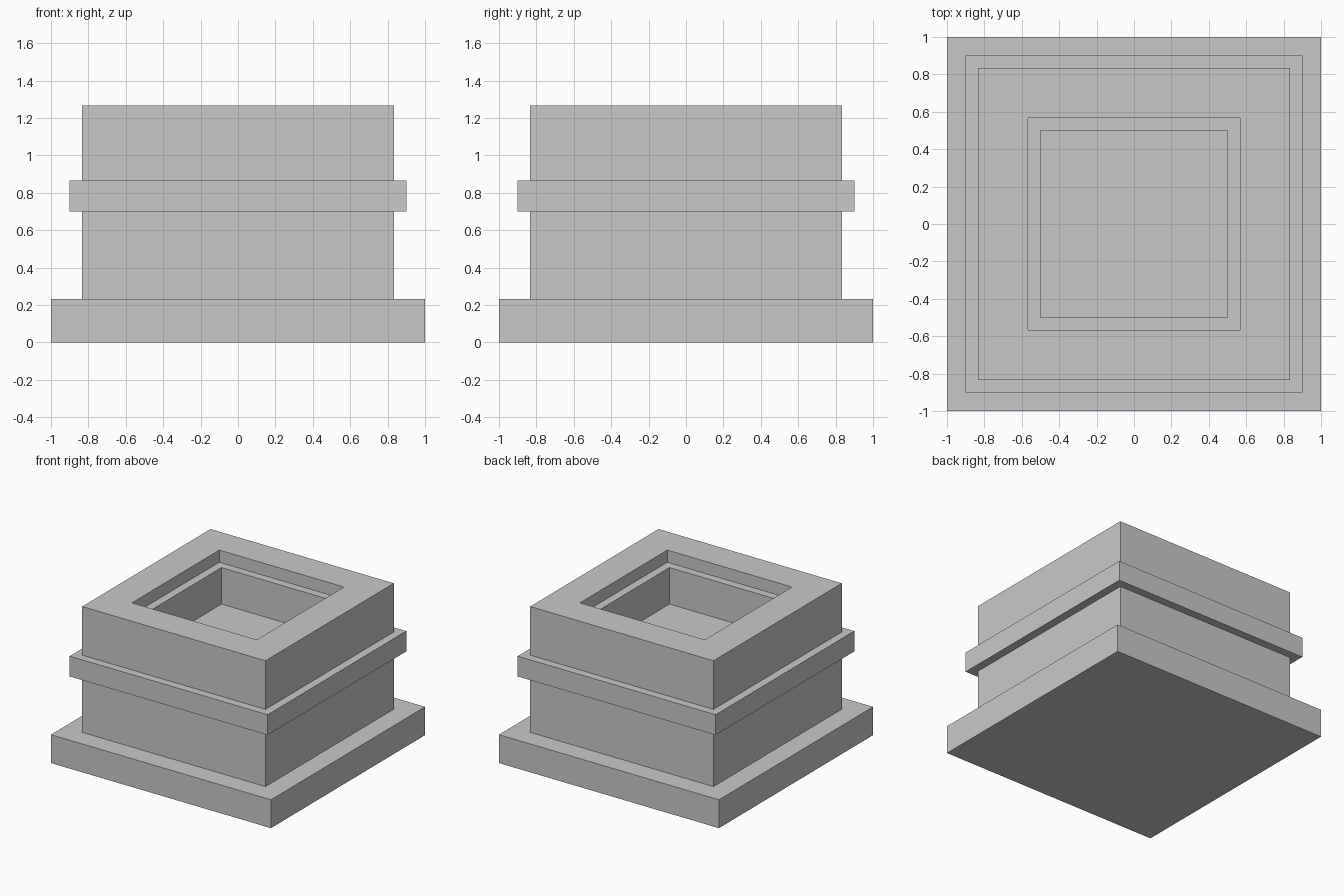
import bpy
import bmesh

if "Cube" in bpy.data.objects:
    bpy.data.objects.remove(bpy.data.objects["Cube"])

stone = bpy.data.materials.new("light_grey_stone")
stone.diffuse_color = (0.584, 0.584, 0.584, 1.0)
stone.use_nodes = True
stone.node_tree.nodes["Principled BSDF"].inputs["Base Color"].default_value = stone.diffuse_color

# Half widths of the square tiers
BASE, BODY, BAND, RIM, WELL = 1.0, 0.833, 0.9, 0.567, 0.5
# Heights of the tier edges
Z_BASE, Z_BAND, Z_BAND_TOP, Z_STEP, Z_TOP = 0.233, 0.7, 0.867, 1.167, 1.267


def square_shell(name, profile, cap_first=False, cap_last=False):
    """Sweep a (half width, height) profile around a square."""
    bm = bmesh.new()
    rings = [[bm.verts.new((sx * h, sy * h, z))
              for sx, sy in ((-1, -1), (1, -1), (1, 1), (-1, 1))]
             for h, z in profile]
    for low, high in zip(rings, rings[1:]):
        for i in range(4):
            j = (i + 1) % 4
            bm.faces.new((low[i], low[j], high[j], high[i]))
    if cap_first:
        bm.faces.new(rings[0][::-1])
    if cap_last:
        bm.faces.new(rings[-1])
    mesh = bpy.data.meshes.new(name)
    bm.to_mesh(mesh)
    bm.free()
    mesh.materials.append(stone)
    obj = bpy.data.objects.new(name, mesh)
    bpy.context.collection.objects.link(obj)
    return obj


# Wide foot slab with its ledge
square_shell("base_slab", [(BASE, 0), (BASE, Z_BASE), (BODY, Z_BASE)], cap_first=True)

# Plain walls between slab and band
square_shell("lower_body", [(BODY, Z_BASE), (BODY, Z_BAND)])

# Projecting band
square_shell("middle_band", [(BODY, Z_BAND), (BAND, Z_BAND),
                             (BAND, Z_BAND_TOP), (BODY, Z_BAND_TOP)])

# Upper block with its flat top
square_shell("upper_body", [(BODY, Z_BAND_TOP), (BODY, Z_TOP), (RIM, Z_TOP)])

# Stepped square well sunk into the top
square_shell("stepped_well", [(RIM, Z_TOP), (RIM, Z_STEP), (WELL, Z_STEP),
                              (WELL, Z_BAND_TOP)], cap_last=True)
